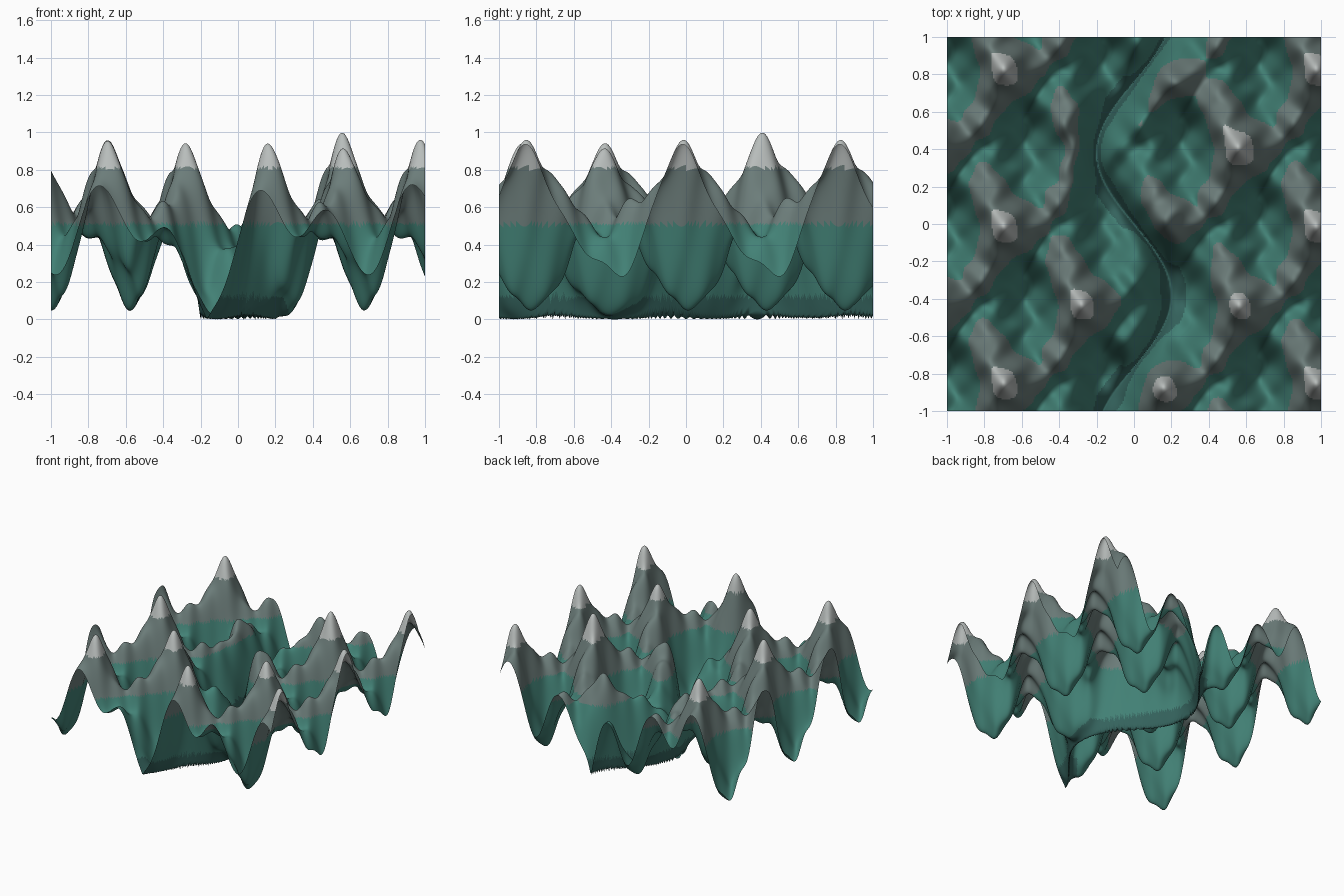
import bpy, bmesh
from math import sin, cos, exp

if "Cube" in bpy.data.objects:
    bpy.data.objects.remove(bpy.data.objects["Cube"])

KX, KY = 7.52, 7.48      # main hill frequency along x and y
PEAK_X = 0.14            # x of one summit column
N = 260                  # grid cells per side

# Local irregularities: x, y, height, radius
BUMPS = [
    (0.15, -0.88, 0.14, 0.12), (0.28, 0.75, 0.10, 0.11),
    (-0.38, -0.10, 0.06, 0.12), (0.43, 0.68, 0.06, 0.12),
    (-1.0, -0.42, 0.10, 0.10), (-1.0, 0.45, 0.10, 0.10),
    (0.56, 0.42, 0.04, 0.12), (0.22, 0.12, 0.06, 0.10),
]


def river_x(y):
    return -0.2 * sin(4.12 * y)


def height(x, y):
    u, v = KX * (x - PEAK_X), KY * y
    h = 0.495
    h += 0.34 * cos(u - 0.52) * cos(v)                # main hills
    h += 0.15 * cos(2 * u + 0.9)                      # long ridges along y
    h += 0.08 * cos(2 * u - 0.9) * cos(2 * v + 0.8)   # shoulders
    h += 0.04 * cos(4 * u + 0.3) * cos(4 * v + 0.2)   # small bumps
    for bx, by, a, r in BUMPS:
        h += a * exp(-((x - bx) ** 2 + (y - by) ** 2) / (r * r))
    # sharp winding river valley
    h *= 1 - exp(-abs(x - river_x(y)) / 0.12)
    return max(h, 0.0)


def material(name, rgb):
    m = bpy.data.materials.new(name)
    m.diffuse_color = (*rgb, 1)
    m.use_nodes = True
    m.node_tree.nodes["Principled BSDF"].inputs["Base Color"].default_value = m.diffuse_color
    return m


# Height bands up to the summits, then the river bed
BANDS = [
    (0.51, material("green_slope", (0.055, 0.22, 0.18))),
    (0.81, material("bare_rock", (0.15, 0.205, 0.195))),
    (9.00, material("snow_cap", (0.48, 0.51, 0.50))),
]
RIVER_BED = material("river_bed", (0.035, 0.125, 0.11))

# Terrain sheet
bm = bmesh.new()
bmesh.ops.create_grid(bm, x_segments=N, y_segments=N, size=1)
for v in bm.verts:
    v.co.z = height(v.co.x, v.co.y)
low = min(v.co.z for v in bm.verts)
for v in bm.verts:
    v.co.z -= low
for f in bm.faces:
    c = f.calc_center_median()
    f.material_index = next(i for i, b in enumerate(BANDS) if c.z < b[0])
    if c.z < 0.12 and abs(c.x - river_x(c.y)) < 0.08:
        f.material_index = 3
    f.smooth = True

mesh = bpy.data.meshes.new("terrain")
bm.to_mesh(mesh)
bm.free()
for m in [b[1] for b in BANDS] + [RIVER_BED]:
    mesh.materials.append(m)
terrain = bpy.data.objects.new("terrain", mesh)
bpy.context.collection.objects.link(terrain)
